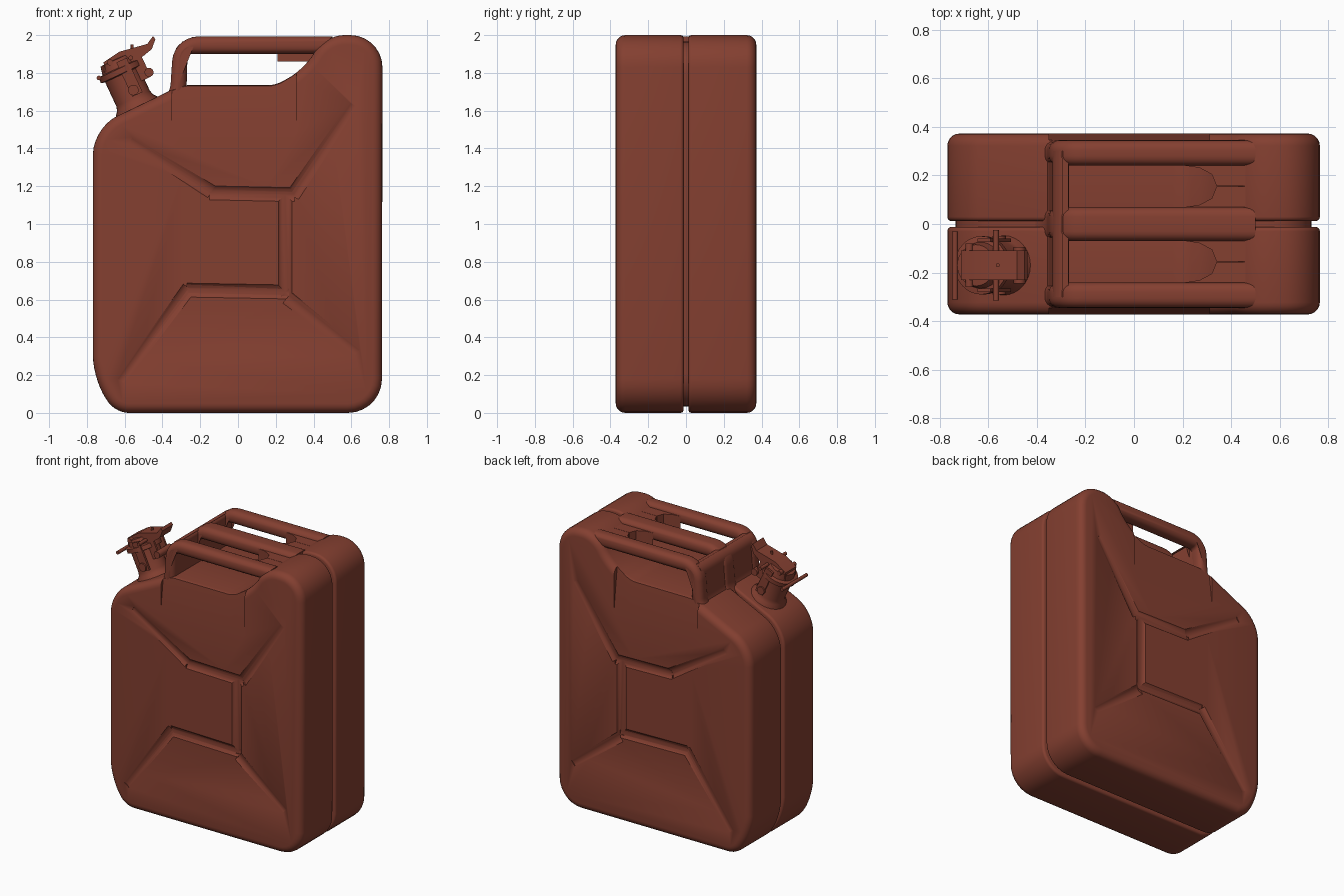
import bpy, bmesh, math
from mathutils import Vector, Matrix

cube = bpy.data.objects.get("Cube")
if cube:
    bpy.data.objects.remove(cube, do_unlink=True)

RED = (0.23, 0.05, 0.03, 1)
paint = bpy.data.materials.new("oxide red paint")
paint.use_nodes = True
paint.diffuse_color = RED
paint.node_tree.nodes["Principled BSDF"].inputs["Base Color"].default_value = RED
paint.node_tree.nodes["Principled BSDF"].inputs["Roughness"].default_value = 0.6


def make(name, bm, matrix=None):
    bmesh.ops.recalc_face_normals(bm, faces=bm.faces[:])
    if matrix:
        bm.transform(matrix)
    mesh = bpy.data.meshes.new(name)
    bm.to_mesh(mesh)
    bm.free()
    mesh.materials.append(paint)
    obj = bpy.data.objects.new(name, mesh)
    bpy.context.scene.collection.objects.link(obj)
    return obj


def finish(obj):
    """Apply the modifiers, then smooth everything but the sharp edges."""
    bpy.ops.object.select_all(action='DESELECT')
    obj.select_set(True)
    bpy.context.view_layer.objects.active = obj
    if obj.modifiers:
        bpy.ops.object.convert(target='MESH')
    bpy.ops.object.shade_smooth_by_angle(angle=math.radians(35))
    return obj


def rounded(corners, steps=7):
    """Outline in x and z from (x, z, corner size) entries."""
    out = []
    for i, (x, z, r) in enumerate(corners):
        c = Vector((x, z))
        if r == 0:
            out.append(c)
            continue
        a = c + (Vector(corners[i - 1][:2]) - c).normalized() * r
        b = c + (Vector(corners[(i + 1) % len(corners)][:2]) - c).normalized() * r
        p, q = a.lerp(c, 0.55), b.lerp(c, 0.55)
        for k in range(steps + 1):
            t = k / steps
            s = 1 - t
            out.append(a * s**3 + p * 3 * s * s * t + q * 3 * s * t * t + b * t**3)
    return out


def prism(name, outline, y0, y1, bevel0=0, bevel1=0, matrix=None):
    """Outline extruded along y, with each rim rounded on its own."""
    bm = bmesh.new()
    face = bm.faces.new([bm.verts.new((p[0], y0, p[1])) for p in outline])
    ext = bmesh.ops.extrude_face_region(bm, geom=[face])["geom"]
    bmesh.ops.translate(bm, vec=(0, y1 - y0, 0),
                        verts=[g for g in ext if isinstance(g, bmesh.types.BMVert)])
    if face.is_valid and len(bm.faces) == len(outline) + 1:
        bm.faces.new([v for v in bm.verts if abs(v.co.y - y0) < 1e-6])
    for y, size in ((y0, bevel0), (y1, bevel1)):
        if size:
            rim = [e for e in bm.edges if all(abs(v.co.y - y) < 1e-6 for v in e.verts)]
            bmesh.ops.bevel(bm, geom=rim, offset=size, segments=5, profile=0.5,
                            affect='EDGES', clamp_overlap=False)
    return make(name, bm, matrix)


def rod(name, a, b, radius, matrix=None, sides=20):
    a, b = Vector(a), Vector(b)
    bm = bmesh.new()
    bmesh.ops.create_cone(bm, cap_ends=True, segments=sides, radius1=radius,
                          radius2=radius, depth=(b - a).length)
    turn = (b - a).to_track_quat('Z', 'Y').to_matrix().to_4x4()
    bm.transform(Matrix.Translation((a + b) / 2) @ turn)
    return make(name, bm, matrix)


def box(name, centre, size, matrix=None):
    bm = bmesh.new()
    bmesh.ops.create_cube(bm, size=1)
    bm.transform(Matrix.Translation(centre) @ Matrix.Diagonal((*size, 1)))
    return make(name, bm, matrix)


# Pressed half shell, mirrored to the other side of the seam
body = rounded([(-0.65, 0, 0.07), (0.762, 0, 0.18), (0.765, 2, 0.17), (0.46, 2, 0.1),
                (0.35, 1.82, 0.09), (0.2, 1.735, 0.04), (-0.3, 1.735, 0.04),
                (-0.768, 1.51, 0.14), (-0.768, 0.18, 0.12)])
HALF = 0.372
shell = prism("body_shells", body, 0.012, HALF, 0.018, 0.05)

# Stamped cross: four fading arms around a square frame
FRAME = [((-0.15, 1.165), (0.3, 1.155)), ((-0.265, 1.23), (-0.265, 0.65)),
         ((-0.27, 0.65), (0.27, 0.64)), ((0.25, 0.62), (0.25, 1.15))]
ARMS = [((-0.14, 1.17), (-0.57, 1.44)), ((0.29, 1.15), (0.61, 1.63)),
        ((-0.26, 0.66), (-0.62, 0.17)), ((0.26, 0.61), (0.63, 0.32))]
cutters = []
for group, end_lift in ((FRAME, 0.033), (ARMS, 0.044)):
    for (ax, az), (bx, bz) in group:
        cutters.append(rod("groove_cutter", (ax, HALF + 0.033, az),
                           (bx, HALF + end_lift, bz), 0.05))

# Sloping relief of the broad face below the handles
tilt = Matrix.Translation((-0.02, HALF + 0.004, 1.45)) @ Matrix.Rotation(0.12, 4, 'X')
cutters.append(box("relief_cutter", (0, 0.1, 0.1), (0.66, 0.2, 0.75), tilt))

for cutter in cutters:
    cutter.hide_render = True
    mod = shell.modifiers.new("press", 'BOOLEAN')
    mod.operation = 'DIFFERENCE'
    mod.solver = 'EXACT'
    mod.object = cutter
mirror = shell.modifiers.new("other half", 'MIRROR')
mirror.use_axis = (False, True, False)
mirror.use_mirror_merge = False
finish(shell)
for cutter in cutters:
    bpy.data.objects.remove(cutter, do_unlink=True)

# Recessed seam between the shells
finish(prism("seam_web", [(p.x * 0.955, 1 + (p.y - 1) * 0.965) for p in body], -0.02, 0.02))

# Three carrying bars on a shared post
bar = rounded([(-0.43, 1.63, 0), (-0.36, 1.69, 0.05), (-0.34, 1.993, 0.13), (0.5, 1.993, 0),
               (0.5, 1.9, 0), (-0.267, 1.9, 0.02), (-0.275, 1.63, 0)])
for name, y0, y1 in (("front_handle", -0.345, -0.24), ("middle_handle", -0.07, 0.07),
                     ("back_handle", 0.24, 0.345)):
    finish(prism(name, bar, y0, y1, 0.04, 0.04))
post = rounded([(-0.42, 1.63, 0), (-0.352, 1.69, 0.05), (-0.33, 1.965, 0.06),
                (-0.267, 1.965, 0.03), (-0.275, 1.63, 0)])
finish(prism("handle_post_wall", post, -0.3, 0.3))

# Rounded ends of the two openings between the bars
for side in (-1, 1):
    for edge in (0.07, 0.24):
        inward = 0.06 if edge < 0.1 else -0.06
        web = [(0.21, edge), (0.27, edge + inward * 0.15), (0.32, edge + inward * 0.6),
               (0.34, edge + inward * 1.4), (0.5, edge + inward * 1.4), (0.5, edge)]
        bm = bmesh.new()
        low = [bm.verts.new((x, side * y, 1.86)) for x, y in web]
        top = [bm.verts.new((x, side * y, 1.965)) for x, y in web]
        bm.faces.new(low)
        bm.faces.new(top)
        for i in range(len(web)):
            j = (i + 1) % len(web)
            bm.faces.new((low[i], low[j], top[j], top[i]))
        finish(make("handle_fillet", bm))

# Spout: neck, collar and lid turned around a tilted axis
spout = Matrix.Translation((-0.53, -0.17, 1.61)) @ Matrix.Rotation(math.radians(-25), 4, 'Y')
bm = bmesh.new()
turned = [(0.135, -0.04), (0.125, 0.01), (0.105, 0.035), (0.098, 0.06), (0.098, 0.2),
          (0.12, 0.205), (0.12, 0.235), (0.095, 0.24), (0.085, 0.285), (0, 0.295)]
ring = [bm.verts.new((r, 0, z)) for r, z in turned]
edges = [bm.edges.new(pair) for pair in zip(ring, ring[1:])]
bmesh.ops.spin(bm, geom=ring + edges, cent=(0, 0, 0), axis=(0, 0, 1),
               angle=math.tau, steps=32)
bmesh.ops.remove_doubles(bm, verts=bm.verts[:], dist=0.0005)
finish(make("spout_neck", bm, spout))

# Cam lever over the lid
lever = [(-0.08, 0.25), (-0.06, 0.3), (0.04, 0.315), (0.13, 0.3), (0.19, 0.29),
         (0.235, 0.315), (0.24, 0.295), (0.2, 0.255), (0.14, 0.24), (0.05, 0.25)]
finish(prism("lid_lever", lever, -0.06, 0.06, matrix=spout))

# Clamp straps, hinge and pins
for side in (-1, 1):
    y = side * 0.103
    finish(box("clamp_strap", (0.03, y, 0.17), (0.06, 0.014, 0.2), spout))
    finish(box("hinge_strap", (0.1, side * 0.05, 0.19), (0.07, 0.014, 0.13), spout))
    finish(rod("strap_rivet", (0.02, y, 0.1), (0.02, y + side * 0.018, 0.1), 0.028, spout))
for name, x, z, half, r in (("hinge_pin", 0.135, 0.15, 0.075, 0.024),
                            ("front_pin", -0.118, 0.235, 0.14, 0.012),
                            ("cam_pin", 0.08, 0.26, 0.145, 0.012),
                            ("lid_rib", -0.03, 0.285, 0.09, 0.016)):
    finish(rod(name, (x, -half, z), (x, half, z), r, spout))
finish(rod("locking_pin", (-0.56, -0.17, 1.84), (-0.56, -0.17, 1.95), 0.008))
